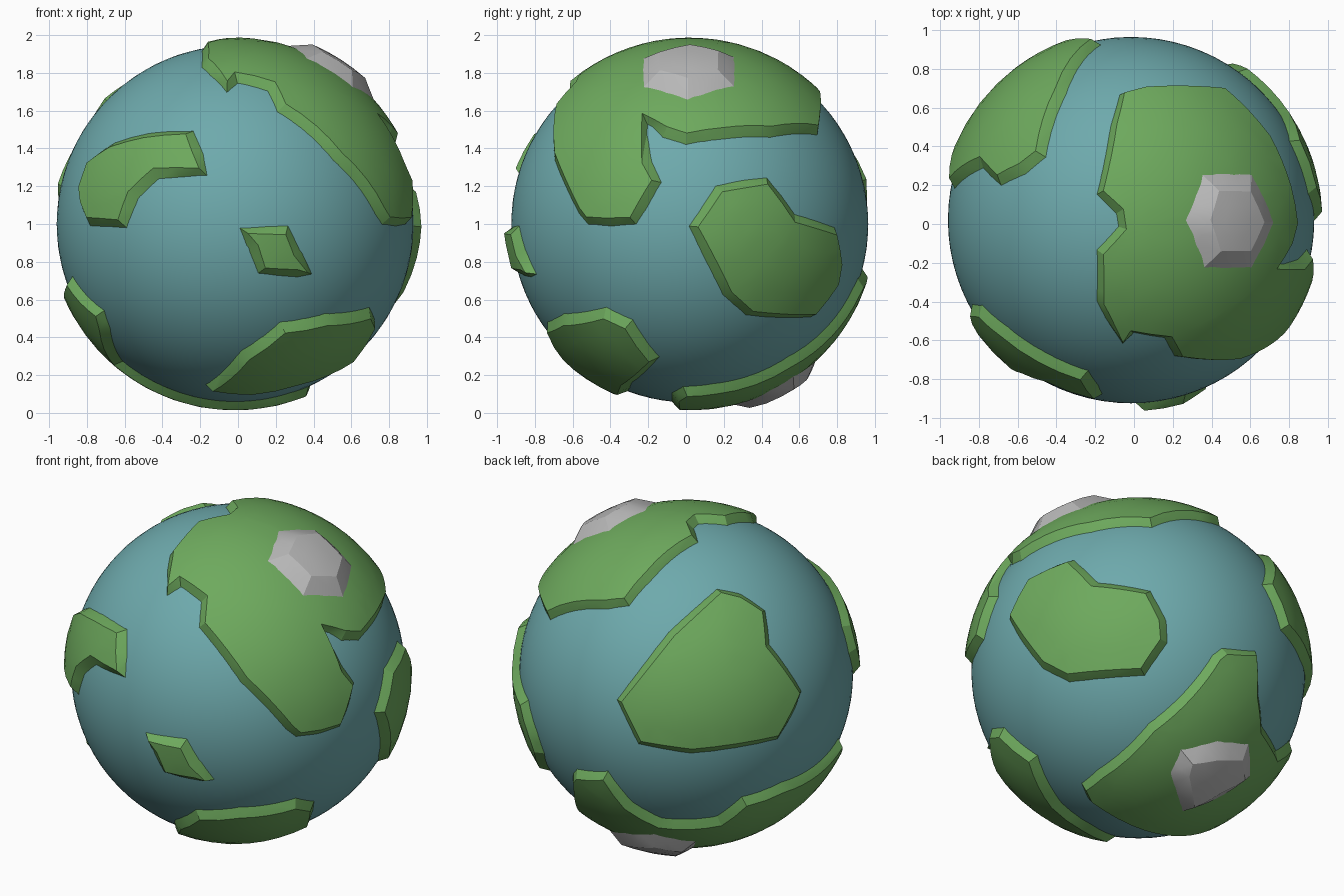
import bpy, bmesh, math
from mathutils import Vector

if "Cube" in bpy.data.objects:
    bpy.data.objects.remove(bpy.data.objects["Cube"])

CENTRE = Vector((-0.015, 0.02, 1.0))
R = 0.945          # ocean radius


def material(name, rgb):
    m = bpy.data.materials.new(name)
    m.diffuse_color = (*rgb, 1)
    m.use_nodes = True
    m.node_tree.nodes["Principled BSDF"].inputs["Base Color"].default_value = m.diffuse_color
    return m


BLUE = material("ocean blue", (0.155, 0.40, 0.415))
GREEN = material("land green", (0.155, 0.40, 0.11))
GREY = material("mountain grey", (0.48, 0.48, 0.48))


# Turn a point seen from azimuth a, elevation e into a direction from the centre
def seen(a, e, du, dv):
    a, e = math.radians(a), math.radians(e)
    right = Vector((math.cos(a), math.sin(a), 0))
    cam = Vector((math.sin(a) * math.cos(e), -math.cos(a) * math.cos(e), math.sin(e)))
    up = cam.cross(right)

    def f(u, v, r=R):
        u, v = u - du, v - dv
        w = math.sqrt(max(0, r * r - u * u - v * v))
        return (right * u + up * v + cam * w).normalized()
    return f


F = seen(0, 0, -0.015, 1.0)       # front
S = seen(90, 0, 0.02, 1.0)        # right side
T = seen(0, 90, -0.015, 0.02)     # top
BL = seen(215, 22, 0, 0)          # back left
BR = seen(140, -30, 0, 0)         # back right, below


# Raised plate on the sphere: outline, sloping lip, curved top
def plate(name, dirs, mat, base=R - 0.01, height=0.052, lip=0.065):
    n = sum(dirs, Vector()).normalized()
    t = n.orthogonal().normalized()
    b = n.cross(t)
    bm = bmesh.new()
    vs = []
    for d in dirs:
        k = 2 / (1 + d.dot(n))
        vs.append(bm.verts.new((k * d.dot(t), k * d.dot(b), 0)))
    face = bm.faces.new(vs)
    face.normal_update()
    if face.normal.z < 0:
        face.normal_flip()
    bmesh.ops.inset_region(bm, faces=[face], thickness=lip, use_even_offset=False,
                           use_boundary=True)
    for v in face.verts:
        v.co.z = height
    bmesh.ops.triangulate(bm, faces=bm.faces[:])
    for limit in (0.5, 0.3, 0.2, 0.15):
        long_edges = [e for e in bm.edges if e.calc_length() > limit]
        if long_edges:
            bmesh.ops.subdivide_edges(bm, edges=long_edges, cuts=1)
        bmesh.ops.triangulate(bm, faces=bm.faces[:])
        top = [f for f in bm.faces if all(v.co.z > height - 1e-5 for v in f.verts)]
        ts = set(top)
        inner = [e for e in bm.edges
                 if len(e.link_faces) == 2 and all(f in ts for f in e.link_faces)]
        if inner:
            bmesh.ops.beautify_fill(bm, faces=top, edges=inner)
    # wrap the flat plate back on to the sphere
    for v in bm.verts:
        x, y, z = v.co
        q = (x * x + y * y) / 4
        d = (t * x + b * y + n * (1 - q)) / (1 + q)
        v.co = d.normalized() * (base + z)
    finish(name, bm, mat, 22)


def finish(name, bm, mat, angle):
    me = bpy.data.meshes.new(name)
    bm.normal_update()
    bm.to_mesh(me)
    bm.free()
    me.materials.append(mat)
    ob = bpy.data.objects.new(name, me)
    ob.location = CENTRE
    bpy.context.collection.objects.link(ob)
    bpy.ops.object.select_all(action='DESELECT')
    ob.select_set(True)
    bpy.context.view_layer.objects.active = ob
    bpy.ops.object.shade_smooth_by_angle(angle=math.radians(angle))


# Ocean ball
bm = bmesh.new()
bmesh.ops.create_icosphere(bm, subdivisions=5, radius=R)
finish("ocean", bm, BLUE, 30)

# Big continent at the top right
plate("top_continent", [
    T(-.2, .15), T(-.13, .5), T(-.08, .67), T(.05, .71), T(.45, .70),
    S(.45, 1.45), S(.2, 1.44), S(0, 1.41), S(-.13, 1.45), S(-.2, 1.52),
    S(-.17, 1.33), S(-.12, 1.22), S(-.2, 1.08), S(-.26, .99), S(-.4, .98),
    F(.76, .99), F(.72, 1.05), F(.5, 1.33), F(.2, 1.59), F(.15, 1.7),
    F(0, 1.74), F(-.06, 1.69), F(-.17, 1.8), T(-.2, -.4), T(-.2, -.13),
    T(-.09, -.01), T(-.1, .05)], GREEN)

# Back left continent
plate("back_continent", [BL(u, v) for u, v in (
    (.17, .53), (.31, .50), (.455, .40), (.48, .21), (.66, -.06), (.62, -.17),
    (.52, -.34), (.03, -.415), (-.275, -.36), (-.40, -.10), (-.107, .29))], GREEN)

# Right side continent
plate("right_continent", [S(u, v) for u, v in (
    (.005, .99), (.15, 1.21), (.29, 1.24), (.43, 1.255), (.58, 1.06), (.79, .99),
    (.825, .81), (.80, .68), (.66, .50), (.31, .51), (.185, .62), (.095, .80))], GREEN)

# Front left continent
plate("front_left_continent", [F(u, v) for u, v in (
    (-.84, 1.18), (-.785, 1.34), (-.65, 1.44), (-.47, 1.49), (-.23, 1.5), (-.18, 1.39),
    (-.155, 1.25), (-.415, 1.23), (-.52, 1.13), (-.585, .97), (-.785, .98),
    (-.83, 1.08))], GREEN)

# Small front island
plate("front_island", [F(u, v) for u, v in (
    (0, .985), (.27, 1.0), (.335, .87), (.40, .73), (.3, .71), (.10, .73),
    (.045, .87))], GREEN)

# Low front continent
plate("front_low_continent", [
    F(-.18, .15), F(.01, .335), F(.22, .49), F(.46, .535), F(.70, .57),
    S(-.275, .50), S(-.13, .295), BR(-.43, -.74), BR(-.26, -.865)], GREEN)

# Continent wrapping under the bottom, from the back to the left
plate("bottom_continent", [
    BR(.05, -.29), BR(.415, .10), BR(.47, .14), BL(-.44, -.51), BL(-.30, -.69),
    BL(-.135, -.785), BL(.17, -.775), BL(.31, -.66), BL(.54, -.58), BL(.865, -.35),
    F(-.705, .545), F(-.67, .44), F(-.605, .27), BR(.2, -.91), BR(0, -.88),
    BR(-.29, -.72), BR(-.33, -.63), BR(-.23, -.545)], GREEN)

# Grey mountains
plate("top_mountain", [T(u, v, 1.0) for u, v in (
    (.26, .02), (.35, .27), (.62, .27), (.74, .01), (.62, -.24), (.36, -.24))],
    GREY, R + 0.035, 0.055, 0.13)
plate("bottom_mountain", [BR(u, v, 1.0) for u, v in (
    (.174, -.584), (.236, -.44), (.455, -.388), (.64, -.404), (.65, -.60),
    (.47, -.725), (.247, -.81))], GREY, R + 0.035, 0.055, 0.11)
